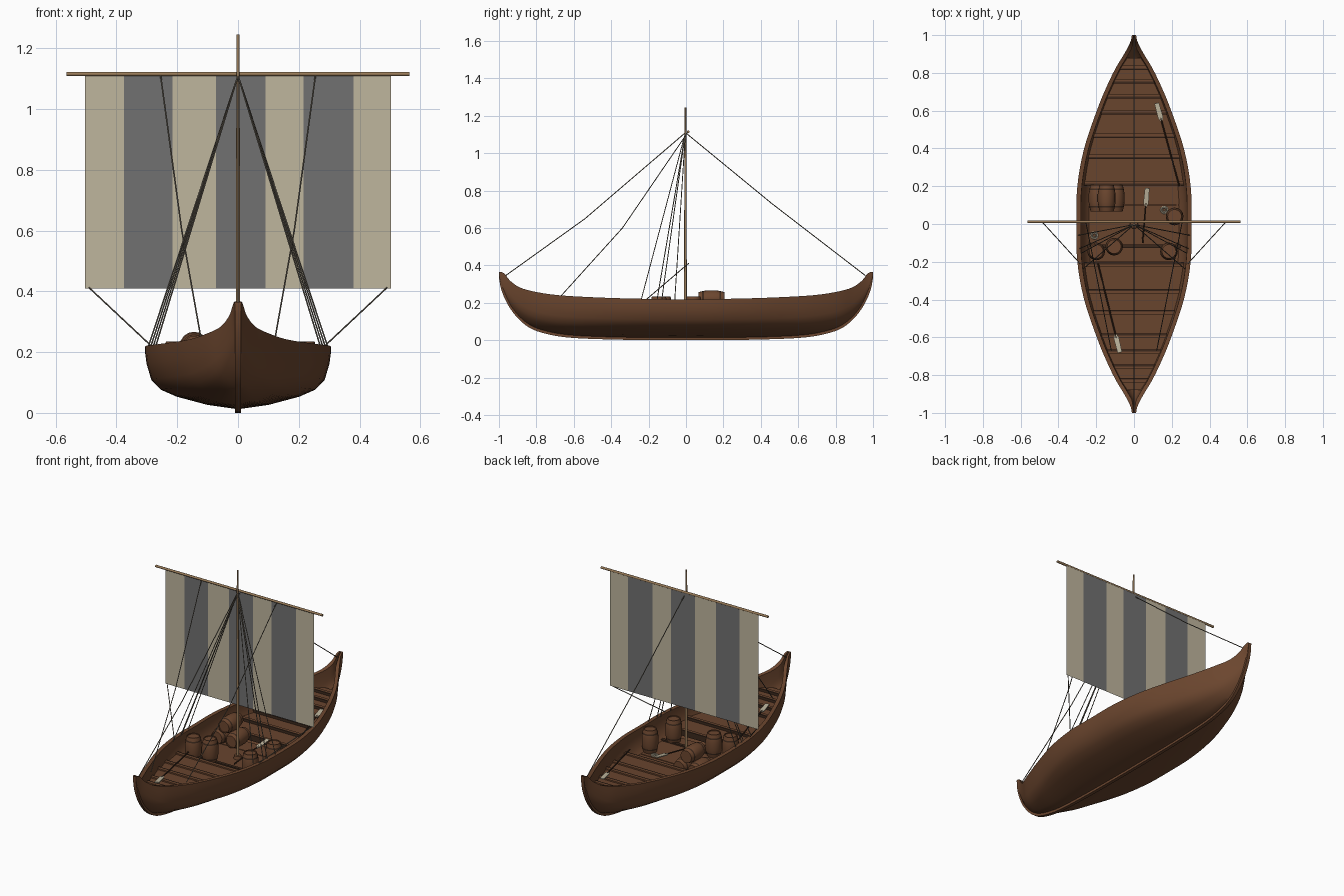
import bpy, bmesh, math
from mathutils import Vector, Matrix

if "Cube" in bpy.data.objects:
    bpy.data.objects.remove(bpy.data.objects["Cube"])


def material(name, r, g, b):
    m = bpy.data.materials.new(name)
    m.use_nodes = True
    m.diffuse_color = (r, g, b, 1)
    m.node_tree.nodes["Principled BSDF"].inputs["Base Color"].default_value = (r, g, b, 1)
    return m


WOOD = material("hull brown", 0.15, 0.062, 0.028)
DECK = material("deck brown", 0.14, 0.058, 0.027)
DARK = material("dark brown", 0.045, 0.022, 0.012)
SPAR = material("spar tan", 0.32, 0.2, 0.1)
CREAM = material("sail cream", 0.52, 0.465, 0.34)
GREY = material("sail grey", 0.165, 0.165, 0.165)
ROPE = material("rope", 0.15, 0.13, 0.1)


def finish(name, bm, mats, smooth=False):
    bmesh.ops.recalc_face_normals(bm, faces=bm.faces)
    me = bpy.data.meshes.new(name)
    bm.to_mesh(me)
    bm.free()
    ob = bpy.data.objects.new(name, me)
    bpy.context.collection.objects.link(ob)
    for m in mats:
        me.materials.append(m)
    if smooth:
        bpy.ops.object.select_all(action='DESELECT')
        ob.select_set(True)
        bpy.context.view_layer.objects.active = ob
        bpy.ops.object.shade_smooth_by_angle(angle=math.radians(40))
    return ob


def loft(name, rings, mats, smooth=True):
    bm = bmesh.new()
    vs = [[bm.verts.new(p) for p in ring] for ring in rings]
    n = len(rings[0])
    for a, b in zip(vs, vs[1:]):
        for i in range(n):
            j = (i + 1) % n
            bm.faces.new((a[i], a[j], b[j], b[i]))
    bm.faces.new(vs[0])
    bm.faces.new(vs[-1])
    return finish(name, bm, mats, smooth)


def rod(name, pts, r, mat, r_end=None, sides=8):
    # Tapered round bar through a list of points
    bm = bmesh.new()
    r_end = r if r_end is None else r_end
    for a, b in zip(pts, pts[1:]):
        a, b = Vector(a), Vector(b)
        d = b - a
        turn = Vector((0, 0, 1)).rotation_difference(d).to_matrix().to_4x4()
        bmesh.ops.create_cone(bm, cap_ends=True, segments=sides, radius1=r, radius2=r_end,
                              depth=d.length, matrix=Matrix.Translation((a + b) / 2) @ turn)
    return finish(name, bm, [mat], True)


# Hull stations: y, half width, keel height, sheer height
HALF = [(0, .305, 0, .218), (.2, .3, .001, .221), (.4, .264, .004, .226), (.6, .197, .012, .235),
        (.72, .148, .028, .245), (.82, .1, .058, .262), (.89, .058, .108, .283),
        (.94, .03, .17, .318), (.97, .017, .225, .355), (.99, .013, .28, .365), (1, .011, .335, .365)]


def smooth_rows(rows):
    out = []
    for i in range(len(rows) - 1):
        p = [Vector(rows[min(max(k, 0), len(rows) - 1)]) for k in range(i - 1, i + 3)]
        if i == 0:
            p[0] = Vector((-p[2][0], *p[2][1:]))
        for s in range(4):
            t = s / 4
            out.append(.5 * (2 * p[1] + (p[2] - p[0]) * t + (2 * p[0] - 5 * p[1] + 4 * p[2] - p[3]) * t**2
                             + (3 * p[1] - p[0] - 3 * p[2] + p[3]) * t**3))
    return out + [Vector(rows[-1])]


fore = smooth_rows(HALF)
stations = [(-r[0], *r[1:]) for r in reversed(fore[1:])] + [tuple(r) for r in fore]
# Cross-section: share of half width, share of height
SECTION = [(1, 1), (1, .88), (.985, .72), (.935, .47), (.83, .31), (.66, .2), (.33, .07)]


def half_ring(w, low, high):
    return [(u * w, low + v * (high - low)) for u, v in SECTION]


hull_rings = []
for y, w, k, s in stations:
    low = k + .012
    wi = max(w - .024, w * .3)
    li = low + min(.02, (s - low) * .4)
    outer, inner = half_ring(w, low, s), half_ring(wi, li, s)
    ring = [(x, y, z) for x, z in outer] + [(0, y, low)] + [(-x, y, z) for x, z in reversed(outer)]
    ring += [(-x, y, z) for x, z in inner] + [(0, y, li)] + [(x, y, z) for x, z in reversed(inner)]
    hull_rings.append(ring)
loft("hull", hull_rings, [WOOD])

# Keel and stems in one strip
loft("keel", [[(-.01, y, k), (.01, y, k), (.01, y, min(k + .035, s)), (-.01, y, min(k + .035, s))]
              for y, w, k, s in stations], [WOOD])


def inner_half(y, z):
    y = abs(y)
    for a, b in zip(fore, fore[1:]):
        if a[0] <= y <= b[0]:
            row = a.lerp(b, (y - a[0]) / (b[0] - a[0]))
            break
    pts = half_ring(row[1], row[2] + .012, row[3])
    for (x1, z1), (x0, z0) in zip(pts, pts[1:]):
        if z0 <= z <= z1:
            return max(x0 + (x1 - x0) * (z - z0) / (z1 - z0) - .014, .005)
    return max(pts[0][0] - .014, .005)


def board(name, y0, y1, z, thick, mat):
    rings = []
    for y in (y0, y1):
        h, g = inner_half(y, z), inner_half(y, z - thick)
        rings.append([(-h, y, z), (h, y, z), (g, y, z - thick), (-g, y, z - thick)])
    loft(name, rings, [mat], False)


# Low middle deck, rising end decks and their cross beams
MID = .095
for i, (a, b) in enumerate([(-.205, -.12), (-.12, .1), (.1, .21)]):
    board(f"middle_deck_{i}", a + .003, b - .003, MID, .02, DECK)
board("middle_beam", -.126, -.108, MID + .008, .02, DARK)
EDGES = [.21, .35, .46, .585, .67, .75, .82, .88]
for side, label in ((1, "rear"), (-1, "front")):
    for i, (a, b) in enumerate(zip(EDGES, EDGES[1:])):
        z = .135 + .008 * i
        board(f"{label}_deck_{i}", side * (a + .004), side * b, z, .02, DECK)
        board(f"{label}_beam_{i}", side * (a - .005), side * (a + .004), z + .008, .035, DARK)
        board(f"{label}_beam_cap_{i}", side * (a + .004), side * (a + .018), z + .008, .02, WOOD)


# Barrels
def barrel(name, x, y, z, lying=False):
    length, n = .14, 16
    prof = [(-.5, .037), (-.36, .042), (-.3, .044), (-.15, .047), (.15, .047), (.3, .044), (.36, .042), (.5, .037),
            (.5, .032), (.46, .032)]
    bm = bmesh.new()
    rings = [[bm.verts.new((r * math.cos(math.tau * k / n), r * math.sin(math.tau * k / n), t * length))
              for k in range(n)] for t, r in prof]
    for i, (a, b) in enumerate(zip(rings, rings[1:])):
        for k in range(n):
            f = bm.faces.new((a[k], a[(k + 1) % n], b[(k + 1) % n], b[k]))
            f.material_index = 1 if i in (1, 5) else 0
    bm.faces.new(rings[0])
    bm.faces.new(rings[-1])
    turn = Matrix.Rotation(math.pi / 2, 4, 'X') if lying else Matrix.Identity(4)
    bm.transform(Matrix.Translation((x, y, z)) @ turn)
    finish(name, bm, [WOOD, DARK], True)


for i, (x, y) in enumerate([(-.2, -.145), (-.105, -.12), (.185, -.145), (.215, .04)]):
    barrel(f"standing_barrel_{i}", x, y, MID + .07)
for i, (x, z) in enumerate([(-.193, .047), (-.097, .047), (-.145, .125)]):
    barrel(f"lying_barrel_{i}", x, .137, MID + z, True)

# Mast, yard and striped sail
rod("mast", [(0, -.003, .03), (0, -.003, 1.245)], .008, SPAR, .005, 12)
rod("mast_step", [(0, -.003, .08), (0, -.003, .115)], .025, WOOD, .02, 12)
rod("yard", [(-.565, .012, 1.115), (.565, .012, 1.115)], .007, SPAR, sides=12)
bm = bmesh.new()
edges = [-.503, -.375, -.215, -.073, .09, .215, .38, .503]
cols = [[bm.verts.new((x, .017, z)) for z in (.41, 1.112)] for x in edges]
for i, (a, b) in enumerate(zip(cols, cols[1:])):
    bm.faces.new((a[0], b[0], b[1], a[1])).material_index = i % 2
finish("sail", bm, [CREAM, GREY])

# Rigging
TOP = (0, -.003, 1.11)
R = .0025
rod("rear_stay", [TOP, (0, .46, .73), (0, .96, .345)], R, ROPE, sides=6)
rod("front_stay", [TOP, (0, -.54, .65), (0, -.965, .345)], R, ROPE, sides=6)
for side, label in ((1, "left"), (-1, "right")):
    rod(f"{label}_brace", [(side * .255, .01, 1.112), (side * .185, -.34, .6), (side * .12, -.67, .235)],
        R, ROPE, sides=6)
    rod(f"{label}_sheet", [(side * .49, .015, .412), (side * .285, -.21, .22)], R, ROPE, sides=6)
    for i, y in enumerate((-.24, -.155, -.13, -.06)):
        rod(f"{label}_shroud_{i}", [TOP, (side * (.272 + .008 * i), y, .215)], R, ROPE, sides=6)

# Oars resting on the decks
for i, (a, b) in enumerate([((.12, .64, .18), (.24, .2, .16)), ((-.075, -.68, .185), (-.19, -.21, .16)),
                            ((.07, .19, .155), (.045, -.1, .11))]):
    a, b = Vector(a), Vector(b)
    d = (b - a).normalized()
    side = d.cross(Vector((0, 0, 1))).normalized()
    up = side.cross(d)
    rod(f"oar_shaft_{i}", [a + d * .08, b], .004, DARK)
    loft(f"oar_blade_{i}", [[a + d * t + side * w * p + up * .003 * q for p, q in ((-1, -1), (1, -1), (1, 1), (-1, 1))]
                            for t, w in ((0, .012), (.08, .014), (.1, .005))], [CREAM], False)

# Rope coils by the barrels
for i, (x, y) in enumerate([(.16, .075), (-.21, -.06)]):
    for k, rad in enumerate((.018, .011)):
        pts = [(x + rad * math.cos(math.tau * t / 10), y + rad * math.sin(math.tau * t / 10), MID + .004 + .005 * k)
               for t in range(11)]
        rod(f"rope_coil_{i}_{k}", pts, .004, CREAM, sides=6)
